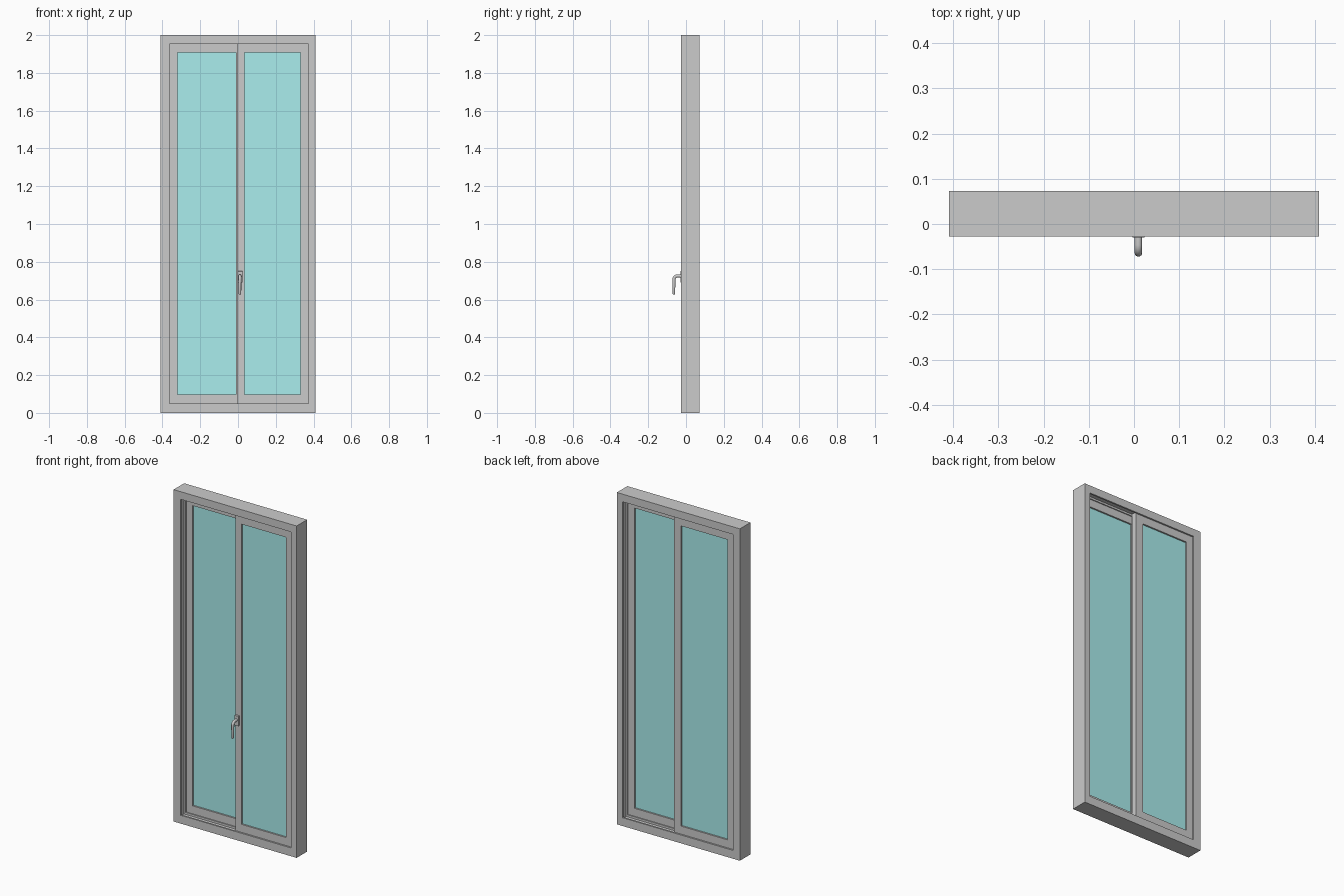
import bpy, bmesh, math

if "Cube" in bpy.data.objects:
    bpy.data.objects.remove(bpy.data.objects["Cube"])

Y0, Y1 = -0.0275, 0.0725          # front and back of the outer frame


def finish(name, bm):
    bmesh.ops.recalc_face_normals(bm, faces=bm.faces)
    me = bpy.data.meshes.new(name)
    bm.to_mesh(me)
    bm.free()
    ob = bpy.data.objects.new(name, me)
    bpy.context.collection.objects.link(ob)
    return ob


def ring(name, outer, inner, profile):
    """Sweep a closed (t, y) profile round a mitred rectangle; t runs outer -> inner."""
    bm = bmesh.new()
    loops = []
    for ix, iz in ((0, 2), (1, 2), (1, 3), (0, 3)):
        loops.append([bm.verts.new((outer[ix] + (inner[ix] - outer[ix]) * t, y,
                                    outer[iz] + (inner[iz] - outer[iz]) * t))
                      for t, y in profile])
    n = len(profile)
    for c in range(4):
        a, b = loops[c], loops[(c + 1) % 4]
        for i in range(n):
            j = (i + 1) % n
            bm.faces.new((a[i], a[j], b[j], b[i]))
    return finish(name, bm)


def box(name, x0, x1, y0, y1, z0, z1, bevel=0.0):
    bm = bmesh.new()
    bmesh.ops.create_cube(bm, size=1)
    for v in bm.verts:
        v.co = ((x0 + x1) / 2 + v.co.x * (x1 - x0),
                (y0 + y1) / 2 + v.co.y * (y1 - y0),
                (z0 + z1) / 2 + v.co.z * (z1 - z0))
    ob = finish(name, bm)
    if bevel:
        m = ob.modifiers.new("bevel", 'BEVEL')
        m.width, m.segments = bevel, 2
    return ob


glass_mat = bpy.data.materials.new("glass")
glass_mat.diffuse_color = (0.4, 0.85, 0.85, 1)
glass_mat.use_nodes = True
glass_mat.node_tree.nodes["Principled BSDF"].inputs["Base Color"].default_value = glass_mat.diffuse_color

# outer frame with two sliding channels
A, B = Y0 + 0.01, Y0 + 0.047
C, D = Y1 - 0.047, Y1 - 0.01
ring("outer_frame", (-0.41, 0.41, 0, 2), (-0.3625, 0.373, 0.05, 1.954),
     [(0, Y0), (1, Y0), (1, A), (0.75, A), (0.75, B), (1, B), (1, C),
      (0.75, C), (0.75, D), (1, D), (1, Y1), (0, Y1)])


# sliding sashes, each with a recessed pane
def sash(side, outer, inner, y0, y1):
    ring(side + "_sash", outer, inner,
         [(0, y0), (1, y0), (1, y1), (0, y1)])
    m = (y0 + y1) / 2
    box(side + "_glass", inner[0], inner[1], m - 0.009, m + 0.009, inner[2], inner[3]
        ).data.materials.append(glass_mat)


sash("right", (-0.003, 0.381, 0.04, 1.964), (0.034, 0.331, 0.098, 1.907), A, B)
sash("left", (-0.372, 0.037, 0.04, 1.964), (-0.32, -0.011, 0.098, 1.907), C, D)

# handle back plate and boss on the front sash
HX = 0.0097
box("handle_plate", HX - 0.0135, HX + 0.0135, A, Y0 - 0.0025, 0.69, 0.75, 0.001)

# lever handle: neck out of the plate, bending down into the grip
cu = bpy.data.curves.new("handle_lever", 'CURVE')
cu.dimensions = '3D'
cu.bevel_depth = 0.0085
cu.bevel_resolution = 3
cu.use_fill_caps = True
path = [(Y0, 0.725, 1.0), (-0.046, 0.725, 1.0)]
for k in range(1, 6):
    a = math.radians(90 * k / 5)
    path.append((-0.046 - 0.018 * math.sin(a), 0.707 + 0.018 * math.cos(a), 1.0))
path += [(-0.0645, 0.632, 0.85), (-0.0645, 0.627, 0.6)]
sp = cu.splines.new('POLY')
sp.points.add(len(path) - 1)
for p, (y, z, r) in zip(sp.points, path):
    p.co = (HX, y, z, 1)
    p.radius = r
tmp = bpy.data.objects.new("handle_lever", cu)
bpy.context.collection.objects.link(tmp)
bpy.ops.object.select_all(action='DESELECT')
tmp.select_set(True)
bpy.context.view_layer.objects.active = tmp
bpy.ops.object.convert(target='MESH')
bpy.ops.object.shade_smooth_by_angle(angle=math.radians(40))
